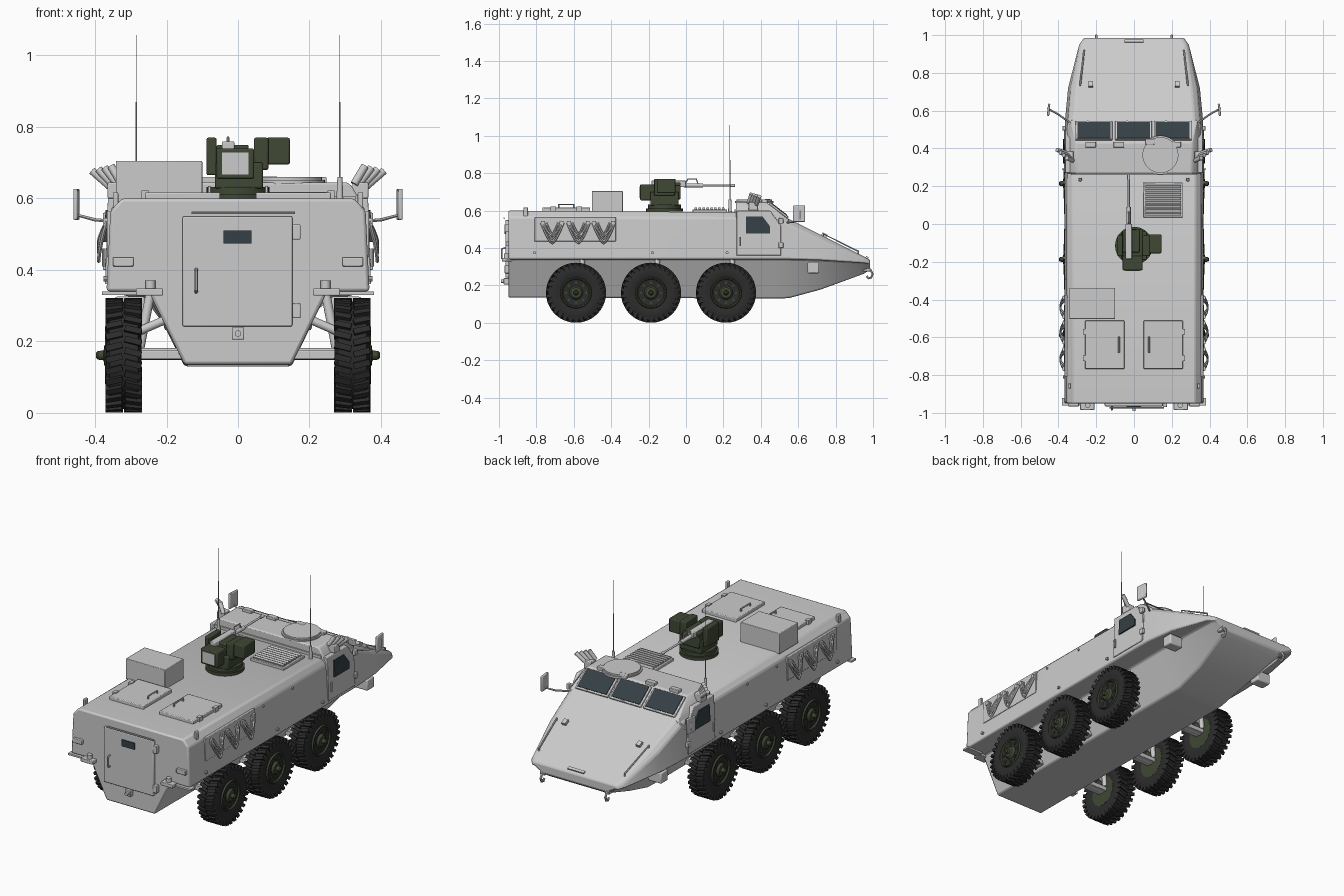
import bpy, bmesh, math
from mathutils import Matrix, Vector

if "Cube" in bpy.data.objects:
    bpy.data.objects.remove(bpy.data.objects["Cube"])

def material(name, c):
    m = bpy.data.materials.new(name)
    m.diffuse_color = (*c, 1)
    m.use_nodes = True
    m.node_tree.nodes["Principled BSDF"].inputs["Base Color"].default_value = m.diffuse_color
    return m

RUBBER = material("rubber", (0.025, 0.025, 0.025))
GREEN = material("green_paint", (0.05, 0.065, 0.035))
GLASS = material("dark_glass", (0.035, 0.05, 0.058))

def finish(name, bm, mat=None, bevel=0, seg=2):
    bmesh.ops.recalc_face_normals(bm, faces=bm.faces)
    me = bpy.data.meshes.new(name)
    bm.to_mesh(me)
    bm.free()
    ob = bpy.data.objects.new(name, me)
    bpy.context.collection.objects.link(ob)
    if mat:
        me.materials.append(mat)
    if bevel:
        b = ob.modifiers.new("bevel", "BEVEL")
        b.width, b.segments, b.limit_method = bevel, seg, "ANGLE"
    return ob

def box(name, x, y, z, mat=None, bevel=0, rot=(0, 0, 0)):
    """Box from (min, max) ranges, rotated about its centre."""
    c = Vector([(a + b) / 2 for a, b in (x, y, z)])
    s = [abs(b - a) for a, b in (x, y, z)]
    bm = bmesh.new()
    bmesh.ops.create_cube(bm, size=1, matrix=Matrix.Diagonal((*s, 1)))
    ob = finish(name, bm, mat, bevel)
    ob.location, ob.rotation_euler = c, rot
    return ob

def rod(name, p, q, r, r2=None, mat=None, n=16):
    p, q = Vector(p), Vector(q)
    d = q - p
    bm = bmesh.new()
    m = Matrix.Translation((p + q) / 2) @ d.to_track_quat("Z", "Y").to_matrix().to_4x4()
    bmesh.ops.create_cone(bm, cap_ends=True, segments=n, radius1=r, radius2=r if r2 is None else r2, depth=d.length, matrix=m)
    return finish(name, bm, mat)

def tube(name, pts, r, mat=None):
    cu = bpy.data.curves.new(name, "CURVE")
    cu.dimensions, cu.bevel_depth, cu.bevel_resolution, cu.use_fill_caps = "3D", r, 1, True
    sp = cu.splines.new("POLY")
    sp.points.add(len(pts) - 1)
    for p, co in zip(sp.points, pts):
        p.co = (*co, 1)
    tmp = bpy.data.objects.new(name, cu)
    me = bpy.data.meshes.new_from_object(tmp)
    bpy.data.objects.remove(tmp)
    ob = bpy.data.objects.new(name, me)
    bpy.context.collection.objects.link(ob)
    if mat:
        me.materials.append(mat)
    return ob

def revolve(bm, prof, n=48):
    """Turn an (x, radius) profile about the x axis."""
    rings = [[bm.verts.new((x, r * math.cos(t), r * math.sin(t))) for t in [2 * math.pi * i / n for i in range(n)]] for x, r in prof]
    for a, b in zip(rings, rings[1:]):
        for i in range(n):
            bm.faces.new((a[i], a[i - 1], b[i - 1], b[i]))
    bm.faces.new(rings[0])
    bm.faces.new(rings[-1])

# hull: lofted cross-sections (y, bottom z/x, sponson z, inner x, outer x, shoulder z/x, roof z/x)
stations = [(-0.95, .135, .15, .34, .25, .368, .565, .357, .60, .325),
            (0.48, .13, .15, .34, .25, .368, .56, .355, .59, .325),
            (0.55, .132, .15, .34, .25, .366, .525, .35, .555, .32),
            (0.72, .178, .155, .335, .255, .35, .445, .335, .47, .305),
            (0.95, .262, .185, .32, .265, .293, .342, .285, .355, .27),
            (0.985, .285, .20, .313, .25, .267, .328, .262, .337, .25)]
bm = bmesh.new()
loops = []
for y, zb, xb, zm, xm, xs, zs, xt, zr, xr in stations:
    half = [(xb, zb), (xm, zm), (xs, zm), (xt, zs), (xr, zr)]
    loops.append([bm.verts.new((x, y, z)) for x, z in half + [(-x, z) for x, z in reversed(half)]])
for a, b in zip(loops, loops[1:]):
    for i in range(10):
        bm.faces.new((a[i], a[i - 1], b[i - 1], b[i]))
bm.faces.new(loops[0])
bm.faces.new(loops[-1])
finish("hull", bm, bevel=.01)

# cab
bm = bmesh.new()
for s in (1, -1):
    for p in [(.358, .268, .5), (.356, .268, .57), (.318, .268, .635), (.305, .268, .645), (.356, .5, .5), (.356, .46, .57),
              (.318, .43, .635), (.305, .43, .645), (.335, .55, .553), (.335, .55, .5)]:
        bm.verts.new((s * p[0], p[1], p[2]))
bmesh.ops.convex_hull(bm, input=bm.verts)
bmesh.ops.dissolve_limit(bm, angle_limit=.02, verts=bm.verts, edges=bm.edges)
finish("cab", bm, bevel=.006)

# windscreens with frames and wipers
wa = -math.atan2(.092, .12)
for x0, x1 in [(-.30, -.125), (-.09, .085), (.115, .295)]:
    box("windscreen_frame", (x0 - .01, x1 + .01), (.432, .556), (.596, .608), rot=(wa, 0, 0), bevel=.003)
    box("windscreen", (x0, x1), (.439, .547), (.597, .613), GLASS, rot=(wa, 0, 0))
    rod("wiper", (x0 + .05, .545, .565), (x1 - .03, .535, .578), .003, n=6)
for x in (-.23, -.08, .22):
    box("vision_block", (x - .028, x + .028), (.405, .435), (.64, .66), bevel=.003)
rod("commander_hatch", (.14, .365, .64), (.14, .365, .66), .095, n=40)
rod("hatch_rim", (.14, .365, .64), (.14, .365, .651), .103, n=40)
box("hatch_hinge", (.06, .11), (.42, .45), (.64, .662), bevel=.004)

# bonnet panel
ha = -math.atan2(.22, .44)
box("bonnet_panel", (-.272, .268), (.722, .902), (.401, .419), rot=(ha, 0, 0), bevel=.003)
for x in (-.23, .23):
    box("bonnet_hinge", (x - .012, x + .012), (.725, .755), (.462, .478), rot=(ha, 0, 0))
box("nose_slot", (-.05, .05), (.96, .975), (.342, .354), rot=(ha, 0, 0))

# items repeated on both sides
for s in (1, -1):
    X = lambda a, b: (s * a, s * b)
    bm = bmesh.new()
    f = bm.faces.new([bm.verts.new((s * (.345 if z < .5 else .337), y, z)) for y, z in [(.27, .36), (.508, .36), (.508, .52), (.45, .6), (.27, .6)]])
    r = bmesh.ops.extrude_face_region(bm, geom=[f])
    bmesh.ops.translate(bm, verts=[v for v in r["geom"] if isinstance(v, bmesh.types.BMVert)], vec=(s * .027, 0, 0))
    finish("side_door", bm, bevel=.003)
    bm = bmesh.new()
    for y, z in [(.32, .478), (.45, .478), (.45, .515), (.41, .568), (.32, .568)]:
        for x in (.35, .376 - (z - .478) * .06):
            bm.verts.new((s * x, y, z))
    bmesh.ops.convex_hull(bm, input=bm.verts)
    finish("door_window", bm, GLASS)
    rod("door_handle", (s * .376, .29, .41), (s * .376, .29, .46), .005, n=8)
    for z in (.40, .53):
        box("door_hinge", X(.36, .378), (.495, .52), (z, z + .03), bevel=.003)
    # mirror
    tube("mirror_arm", [(s * .33, .53, .535), (s * .40, .58, .54), (s * .455, .61, .555), (s * .455, .61, .6)], .005)
    box("mirror", X(.446, .458), (.572, .637), (.54, .627), bevel=.004, rot=(0, 0, s * .1))
    # antenna
    rod("antenna_base", (s * .285, .235, .59), (s * .285, .235, .66), .01, .007)
    rod("antenna_lower", (s * .285, .235, .65), (s * .285, .235, .87), .0025, n=6)
    rod("antenna_tip", (s * .285, .235, .86), (s * .285, .235, 1.057), .0012, n=6)
    # smoke launchers
    box("launcher_bracket", X(.32, .365), (.335, .385), (.6, .645), bevel=.004)
    for i in range(4):
        a, y = .022 * i, .335 + .014 * i
        rod("smoke_launcher", (s * (.325 + a * .5), y, .64 - a * .1), (s * (.355 + a * .8), y + .015, .69 - a * .2), .011)
    # side stowage panel with sagging net
    box("side_panel", X(.352, .367), (-.81, -.375), (.435, .565), bevel=.003)
    for c in (-.715, -.575, -.44):
        for w, d in [(.06, .11), (.045, .085), (.032, .06), (.055, .07)]:
            ts = [i / 6 - 1 for i in range(13)]
            tube("net_strap", [(s * (.367 + .023 * (1 - t * t)), c + w * t, .535 - d * (1 - abs(t) ** 1.4)) for t in ts], .0055)
        for q in (-.05, .05):
            box("net_clip", X(.36, .378), (c + q - .01, c + q + .01), (.525, .545))
    for y in (-.81, -.18, .22):
        rod("side_knob", (s * .36, y, .375), (s * .377, y, .375), .008, n=10)
    for y in (-.29, -.03):
        rod("side_bolt", (s * .35, y, .545), (s * .363, y, .545), .006, n=10)
    # front lamp, tow hook, wire cutter
    box("front_lamp", X(.26, .345), (.65, .712), (.265, .325), bevel=.006)
    tube("tow_hook", [(s * .2, .965, .30), (s * .2, .985, .285), (s * .2, .998, .262), (s * .2, .99, .242), (s * .2, .975, .238), (s * .2, .966, .25)], .007)
    box("hook_mount", X(.185, .215), (.945, .985), (.275, .31), bevel=.003)
    tube("bonnet_rail", [(s * .285, .735, .455), (s * .285, .735, .475), (s * .265, .92, .383), (s * .265, .92, .365)], .005)
    # rear lamps, flaps and corner posts
    box("rear_lamp", X(.292, .35), (-.965, -.94), (.41, .435), bevel=.003)
    box("rear_step", X(.21, .285), (-.985, -.93), (.328, .348), bevel=.003)
    box("rear_mud_bar", X(.28, .38), (-.96, -.92), (.33, .34))
    rod("rear_beacon", (s * .245, -.96, .34), (s * .245, -.96, .37), .014)
    box("corner_post", X(.335, .35), (-.87, -.845), (.56, .617), bevel=.003)
    # roof hatch
    box("roof_hatch", X(.05, .26), (-.767, -.512), (.59, .617), bevel=.004)
    tube("hatch_handle", [(s * .08, -.68, .61), (s * .08, -.68, .632), (s * .08, -.6, .632), (s * .08, -.6, .61)], .005)
    for y in (-.71, -.57):
        box("hatch_hinge", X(.25, .27), (y - .015, y + .015), (.59, .622))

# rear door
box("rear_door", (-.155, .152), (-.965, -.94), (.242, .55), bevel=.004)
box("rear_door_window", (-.04, .038), (-.971, -.955), (.474, .51), GLASS)
for z in (.265, .485):
    box("rear_door_hinge", (.152, .175), (-.97, -.94), (z, z + .042), bevel=.003)
tube("rear_door_handle", [(-.117, -.955, .335), (-.117, -.985, .345), (-.117, -.985, .395), (-.117, -.955, .405)], .005)
tube("rear_door_rod", [(-.13, -.972, .56), (.16, -.972, .56)], .004)
box("rear_latch", (-.017, .017), (-.975, -.94), (.205, .24), bevel=.003)
rod("rear_latch_pin", (0, -.99, .222), (0, -.95, .222), .009)

# roof box and grille
box("roof_box", (-.342, -.1), (-.503, -.338), (.59, .705), bevel=.003)
box("grille_frame", (.05, .258), (.035, .22), (.59, .606), bevel=.003)
for i in range(8):
    box("grille_slat", (.06, .248), (.046 + i * .021, .059 + i * .021), (.6, .617), rot=(.3, 0, 0))
box("cab_seam", (-.33, .33), (.26, .268), (.59, .606))

# weapon station
rod("turret_ring", (0, -.115, .595), (0, -.115, .612), .1, mat=GREEN, n=40)
rod("turret_base", (0, -.115, .612), (0, -.115, .632), .088, mat=GREEN, n=40)
for n, x, y, z in [("turret_body", (-.065, .07), (-.19, -.04), (.628, .70)), ("turret_cradle", (-.06, .045), (-.21, -.03), (.66, .735)),
                   ("sight_housing", (-.06, .045), (-.245, -.17), (.655, .74)), ("ammo_box", (.08, .145), (-.155, -.055), (.695, .77)),
                   ("turret_arm_right", (.045, .085), (-.17, -.06), (.68, .77)), ("turret_arm_left", (-.088, -.06), (-.17, -.06), (.665, .77)),
                   ("turret_top", (-.06, .03), (-.15, -.03), (.73, .75))]:
    box(n, x, y, z, GREEN, bevel=.005)
box("sight_lens", (-.045, .03), (-.249, -.23), (.667, .728))
box("gun_receiver", (-.045, -.01), (-.185, .0), (.725, .76), bevel=.004)
rod("gun_jacket", (-.028, -.01, .735), (-.028, .09, .735), .011)
rod("gun_barrel", (-.028, .05, .735), (-.028, .26, .735), .0055)
rod("gun_muzzle", (-.028, .235, .735), (-.028, .262, .735), .008)
tube("gun_handle", [(-.028, .0, .75), (-.028, .01, .77), (-.028, .055, .77), (-.028, .065, .74)], .004)

# wheels: tyre with lugs, and rim with hub and bolts
bm = bmesh.new()
revolve(bm, [(-.042, .08), (-.05, .1), (-.05, .132), (-.04, .15), (.04, .15), (.05, .132), (.05, .1), (.042, .08)])
for i in range(30):
    for s in (1, -1):
        t = 2 * math.pi * (i + .25 * s) / 30
        bmesh.ops.create_cube(bm, size=1, matrix=Matrix.Rotation(t, 4, "X") @ Matrix.Translation((s * .0265, 0, .1445))
                              @ Matrix.Rotation(s * .25, 4, "Z") @ Matrix.Diagonal((.047, .017, .031, 1)))
tyre = finish("tyre", bm, RUBBER)
bm = bmesh.new()
revolve(bm, [(-.044, .07), (-.044, .084), (.044, .084), (.052, .08), (.05, .074), (.03, .066), (.034, .04), (.048, .034),
             (.054, .028), (.056, .014), (.072, .012), (.078, .006)], 32)
for i in range(8):
    t = math.pi * i / 4
    bmesh.ops.create_cone(bm, cap_ends=True, segments=8, radius1=.0065, radius2=.0065, depth=.022,
                          matrix=Matrix.Translation((.036, .054 * math.cos(t), .054 * math.sin(t))) @ Matrix.Rotation(math.pi / 2, 4, "Y"))
rim = finish("rim", bm, GREEN)
first = True
for y in (-.588, -.187, .214):
    for s in (1, -1):
        for src in (tyre, rim):
            ob = src if first else src.copy()
            if not first:
                bpy.context.collection.objects.link(ob)
            ob.location, ob.rotation_euler = (s * .32, y, .161), (0, 0, 0 if s > 0 else math.pi)
        first = False
        # suspension
        box("lower_arm", (s * .14, s * .28), (y - .03, y + .03), (.15, .175), bevel=.003)
        rod("drive_shaft", (s * .15, y, .165), (s * .29, y, .165), .017)
        rod("upper_arm", (s * .2, y, .262), (s * .285, y, .225), .012)
        rod("damper", (s * .245, y + .035, .335), (s * .275, y + .02, .18), .013)

# smooth shading with sharp edges kept
for o in bpy.context.scene.objects:
    o.select_set(o.type == "MESH")
bpy.context.view_layer.objects.active = tyre
bpy.ops.object.shade_smooth_by_angle(angle=math.radians(32))
